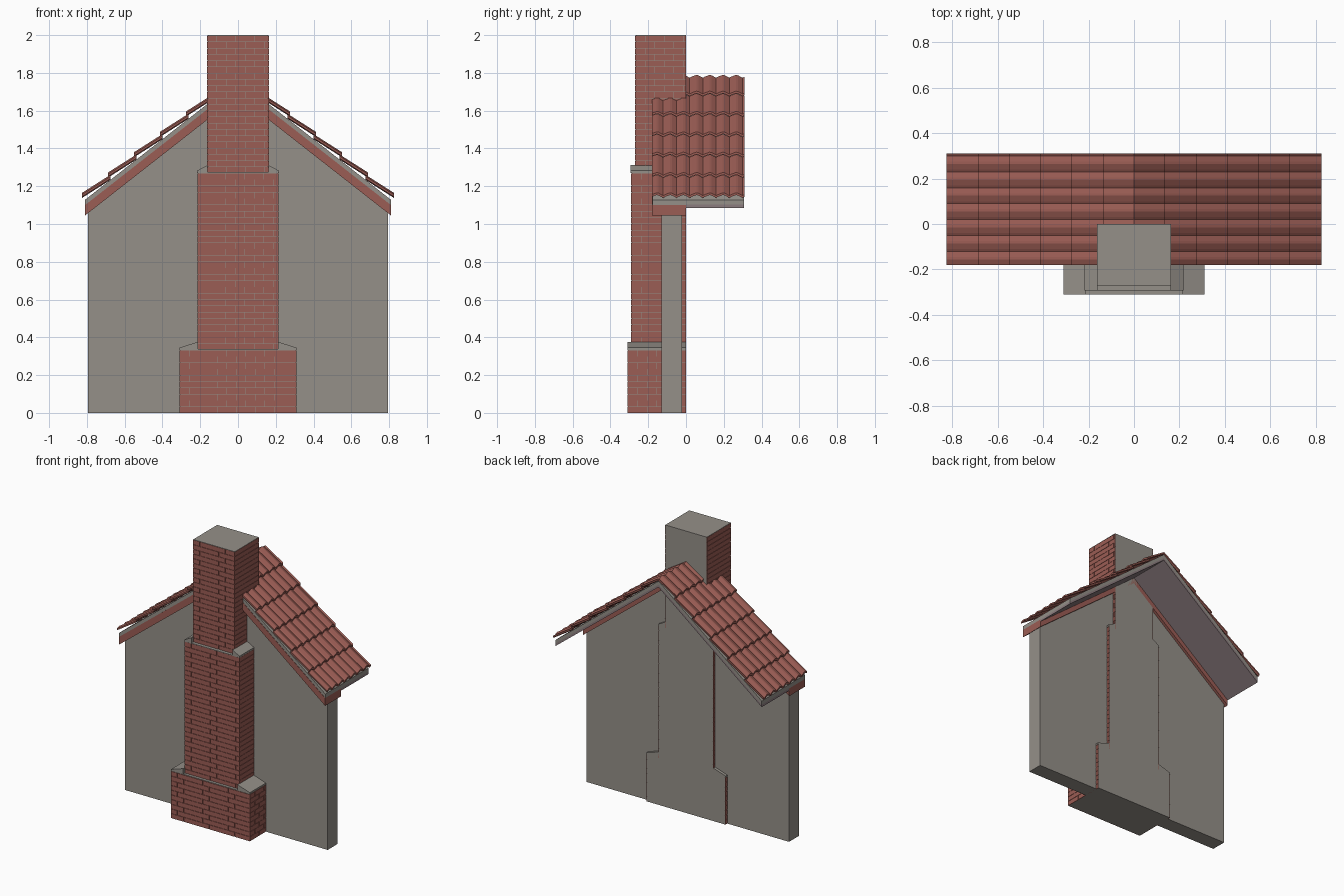
import bpy
import bmesh

cube = bpy.data.objects.get("Cube")
if cube:
    bpy.data.objects.remove(cube, do_unlink=True)


def material(name, rgb):
    m = bpy.data.materials.new(name)
    m.use_nodes = True
    m.diffuse_color = (*rgb, 1)
    bsdf = next(n for n in m.node_tree.nodes if n.type == 'BSDF_PRINCIPLED')
    bsdf.inputs["Base Color"].default_value = (*rgb, 1)
    return m


RED = material("brick red", (0.33, 0.11, 0.09))
GREY = material("mortar grey", (0.30, 0.28, 0.25))
MAUVE = material("soffit mauve", (0.26, 0.20, 0.21))


def finish(bm, name, mat):
    bmesh.ops.recalc_face_normals(bm, faces=bm.faces)
    me = bpy.data.meshes.new(name)
    bm.to_mesh(me)
    bm.free()
    me.materials.append(mat)
    ob = bpy.data.objects.new(name, me)
    bpy.context.collection.objects.link(ob)
    return ob


def extrude_profile(bm, profile, y0, y1):
    """Prism from an (x, z) outline, running along y."""
    a = [bm.verts.new((x, y0, z)) for x, z in profile]
    b = [bm.verts.new((x, y1, z)) for x, z in profile]
    bm.faces.new(a)
    bm.faces.new(b[::-1])
    n = len(a)
    for i in range(n):
        j = (i + 1) % n
        bm.faces.new((a[i], b[i], b[j], a[j]))


def box(bm, x0, x1, y0, y1, z0, z1):
    extrude_profile(bm, [(x0, z0), (x1, z0), (x1, z1), (x0, z1)], y0, y1)


# Gable wall
SLOPE = 0.783
HALF = 0.81


def roof_z(x, eave_z):
    return eave_z + SLOPE * (HALF - abs(x))


bm = bmesh.new()
w = 0.795
extrude_profile(bm, [(-w, 0), (w, 0), (w, roof_z(w, 1.07)), (0, roof_z(0, 1.07)),
                     (-w, roof_z(w, 1.07))], -0.13, -0.02)
finish(bm, "gable_wall", GREY)


# Roof layers: chevron bands under the tiles
def chevron(name, mat, low, high, y0, y1):
    bm = bmesh.new()
    xs = (-HALF, 0, HALF)
    outline = [(x, roof_z(x, low)) for x in xs]
    outline += [(x, roof_z(x, high)) for x in reversed(xs)]
    extrude_profile(bm, outline, y0, y1)
    finish(bm, name, mat)


chevron("barge_board", RED, 1.045, 1.10, -0.18, 0)
chevron("roof_soffit", MAUVE, 1.085, 1.102, 0, 0.308)
chevron("roof_deck", GREY, 1.10, 1.128, -0.178, 0.308)

# Roof tiles: overlapping courses with a ribbed profile
WAVES = 7
Y0, Y1 = -0.18, 0.31
PITCH = (Y1 - Y0) / WAVES
RIB = [(0, 0.006), (0.35, 0.015), (0.5, 0.013), (0.85, 0)]
ribs = [(Y0 + (k + u) * PITCH, h) for k in range(WAVES) for u, h in RIB]
ribs.append((Y1, RIB[0][1]))
COURSES = 6
RUN = 0.825 / COURSES
for side, label in ((1, "left"), (-1, "right")):
    bm = bmesh.new()
    for c in range(COURSES):
        low_x = 0.825 - c * RUN
        high_x = max(low_x - RUN - 0.012, 0)
        ends = ((low_x, 0.024), (high_x, 0.002))
        grid = []
        for x, lift in ends:
            for thick in (0, 0.012):
                z = roof_z(x, 1.126) + lift + thick
                grid.append([bm.verts.new((side * x, y, z + h)) for y, h in ribs])
        lo_b, lo_t, hi_b, hi_t = grid
        for p, q in ((lo_t, hi_t), (hi_b, lo_b), (lo_b, lo_t), (hi_t, hi_b)):
            for i in range(len(ribs) - 1):
                bm.faces.new((p[i], p[i + 1], q[i + 1], q[i]))
        for i in (0, -1):
            bm.faces.new((lo_b[i], lo_t[i], hi_t[i], hi_b[i]))
    finish(bm, label + "_roof_tiles", RED)

# Chimney: three stages of brickwork over a mortar core
BRICK, COURSE, GAP, SKIN = 0.10, 0.033, 0.002, 0.004


def brick_spans(a, b, shift):
    """Cut the run a..b into bricks, starting with a part brick."""
    start = a
    end = a + shift
    while start < b - 0.001:
        stop = b if end > b - 0.015 else end
        yield (start if start == a else start + GAP), stop
        start, end = stop, end + BRICK


def stage(name, half, front, z0, z1):
    core = bmesh.new()
    box(core, -half + SKIN, half - SKIN, front + SKIN, 0, z0, z1)
    finish(core, name + "_core", GREY)
    bm = bmesh.new()
    rows = round((z1 - z0) / COURSE)
    step = (z1 - z0) / rows
    for r in range(rows):
        b, t = z0 + r * step, z0 + (r + 1) * step - GAP
        shift = BRICK * (0.5 if r % 2 else 1)
        for p, q in brick_spans(-half, half, shift):
            box(bm, p, q, front, front + SKIN, b, t)
        for p, q in brick_spans(front + SKIN, 0, shift):
            for s in (-1, 1):
                box(bm, *sorted((s * half, s * (half - SKIN))), p, q, b, t)
    finish(bm, name + "_bricks", RED)


def shoulder(name, outer, inner, front, z0, z1):
    """Sloping stone caps either side of the next stage, with a flat front ledge."""
    bm = bmesh.new()
    lip = z0 + 0.012
    for s in (-1, 1):
        extrude_profile(bm, [(s * outer, z0), (s * inner, z0), (s * inner, z1),
                             (s * outer, lip)], front, 0)
    box(bm, -inner, inner, front, -0.05, z0, z0 + 0.004)
    finish(bm, name, GREY)


stage("chimney_base", 0.31, -0.31, 0, 0.333)
stage("chimney_middle", 0.215, -0.29, 0.333, 1.27)
stage("chimney_stack", 0.163, -0.27, 1.27, 1.998)
shoulder("lower_shoulder", 0.31, 0.213, -0.31, 0.333, 0.376)
shoulder("upper_shoulder", 0.217, 0.161, -0.293, 1.27, 1.312)

# Cap on the stack
bm = bmesh.new()
box(bm, -0.163, 0.163, -0.27, 0, 1.997, 2.0)
finish(bm, "stack_cap", GREY)
